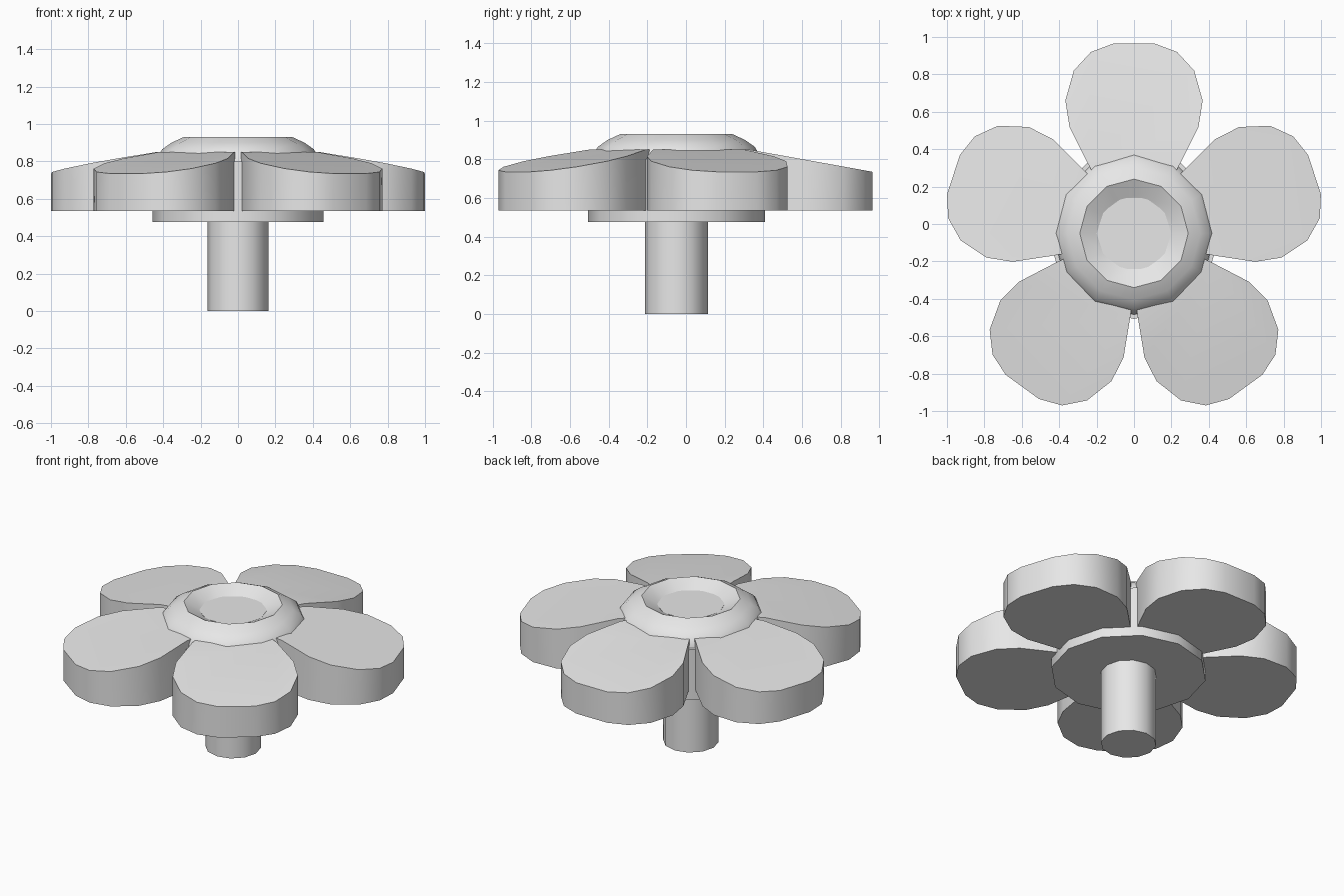
import bpy, bmesh, math
from mathutils import Matrix

if "Cube" in bpy.data.objects:
    bpy.data.objects.remove(bpy.data.objects["Cube"], do_unlink=True)

CENTRE_Y = -0.05

grey = bpy.data.materials.new("light_grey")
grey.use_nodes = True
colour = (0.8, 0.8, 0.8, 1)
grey.diffuse_color = colour
grey.node_tree.nodes["Principled BSDF"].inputs["Base Color"].default_value = colour


def finish(name, bm, angle=35):
    bmesh.ops.recalc_face_normals(bm, faces=bm.faces)
    mesh = bpy.data.meshes.new(name)
    bm.to_mesh(mesh)
    bm.free()
    mesh.materials.append(grey)
    obj = bpy.data.objects.new(name, mesh)
    obj.location.y = CENTRE_Y
    bpy.context.collection.objects.link(obj)
    bpy.ops.object.select_all(action='DESELECT')
    obj.select_set(True)
    bpy.context.view_layer.objects.active = obj
    bpy.ops.object.shade_smooth_by_angle(angle=math.radians(angle))
    return obj


def lathe(name, profile, sides):
    """Turn an (r, z) profile about the z axis and cap both ends."""
    bm = bmesh.new()
    rings = []
    for r, z in profile:
        turns = [math.tau * i / sides for i in range(sides)]
        rings.append([bm.verts.new((r * math.cos(a), r * math.sin(a), z)) for a in turns])
    for low, high in zip(rings, rings[1:]):
        for i in range(sides):
            j = (i + 1) % sides
            bm.faces.new((low[i], low[j], high[j], high[i]))
    bm.faces.new(rings[0])
    bm.faces.new(rings[-1])
    return finish(name, bm)


# Stem
lathe("stem", [(0.163, 0), (0.163, 0.5)], 12)

# Hub: flat base disc, rounded dome and dished top
lathe("hub", [(0.458, 0.475), (0.458, 0.80), (0.435, 0.80), (0.43, 0.825), (0.405, 0.865),
              (0.355, 0.9), (0.29, 0.93), (0.2, 0.885), (0.16, 0.865)], 12)
lathe("dish_floor", [(0.2, 0.86), (0.2, 0.885)], 10)

# Petals: half outline as (across, along), mirrored, with a sloping top
HALF = [(0.18, 0.25), (0.248, 0.376), (0.345, 0.57), (0.367, 0.71),
        (0.322, 0.87), (0.23, 0.97), (0.11, 1.015)]
OUTLINE = HALF + [(-x, y) for x, y in reversed(HALF)]


def top_height(along):
    return 0.85 - 0.18 * max(0, along - 0.376)


for k in range(5):
    bm = bmesh.new()
    bottom = [bm.verts.new((x, y, 0.535)) for x, y in OUTLINE]
    top = [bm.verts.new((x, y, top_height(y))) for x, y in OUTLINE]
    n = len(OUTLINE)
    for i in range(n):
        j = (i + 1) % n
        bm.faces.new((bottom[i], bottom[j], top[j], top[i]))
    bm.faces.new(bottom)
    # Flat inner strip, then the sloping blade
    bm.faces.new((top[0], top[1], top[-2], top[-1]))
    bm.faces.new(top[1:-1])
    bm.transform(Matrix.Rotation(math.tau * k / 5, 4, 'Z'))
    finish(f"petal_{k + 1}", bm, 40)
